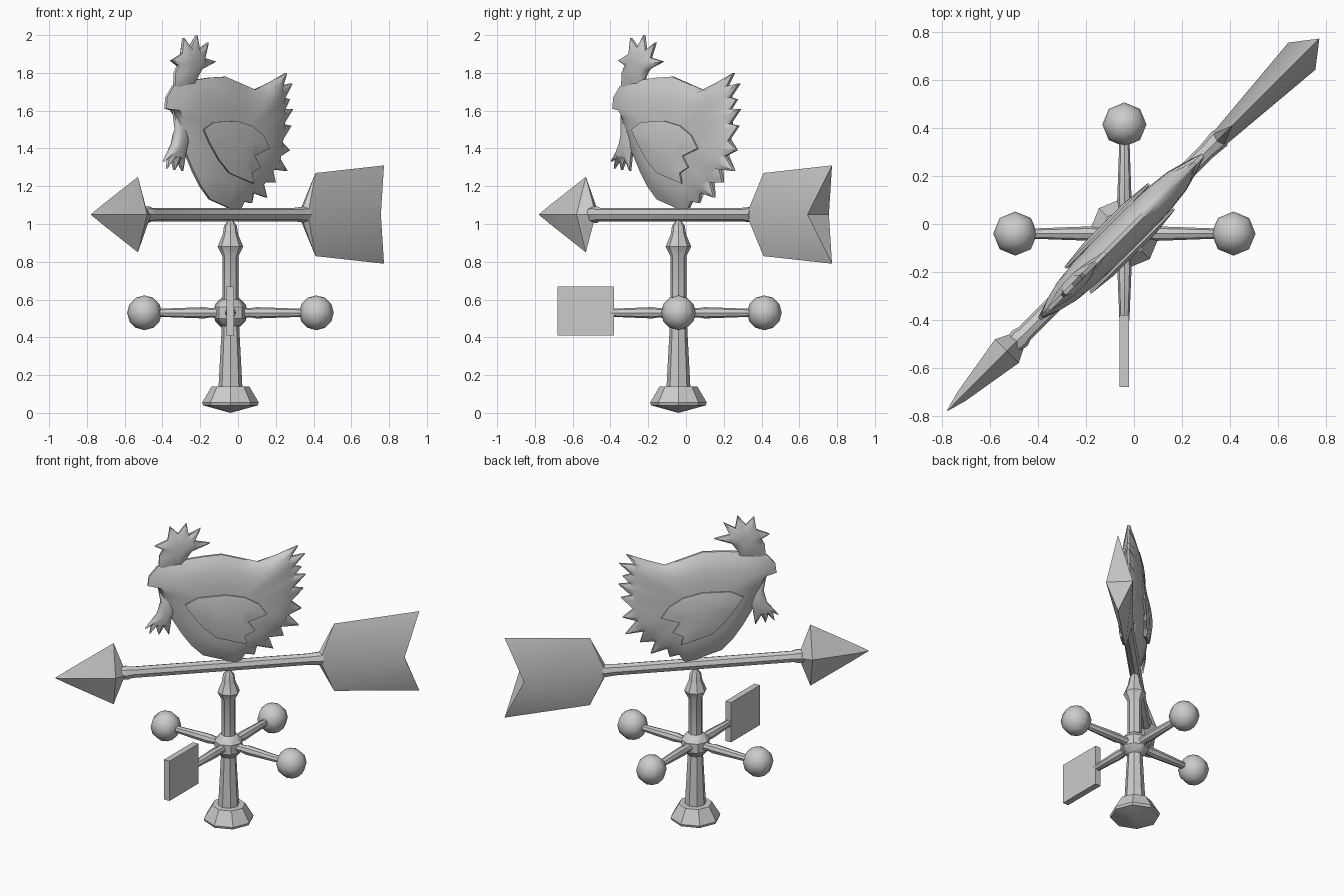
import bpy, bmesh, math
from mathutils import Matrix, Vector

if "Cube" in bpy.data.objects:
    bpy.data.objects.remove(bpy.data.objects["Cube"])

H = math.sqrt(0.5)


def frame(origin, ax, ay, az):
    m = Matrix((ax, ay, az)).transposed().to_4x4()
    m.translation = Vector(origin)
    return m


# Vane plane: local x = thickness, y = up, z = along the diagonal (in x units)
VANE = frame((0, 0, 0), (H, -H, 0), (0, 0, 1), (1, 1, 0))
ARROW = frame((0, 0, 1.05), (H, -H, 0), (0, 0, 1), (1, 1, 0))
POST = Matrix.Translation((-0.04, -0.04, 0))


def finish(name, bm, angle=35):
    bmesh.ops.remove_doubles(bm, verts=bm.verts, dist=1e-5)
    bmesh.ops.recalc_face_normals(bm, faces=bm.faces)
    me = bpy.data.meshes.new(name)
    bm.to_mesh(me)
    bm.free()
    ob = bpy.data.objects.new(name, me)
    bpy.context.collection.objects.link(ob)
    bpy.ops.object.select_all(action='DESELECT')
    ob.select_set(True)
    bpy.context.view_layer.objects.active = ob
    bpy.ops.object.shade_smooth_by_angle(angle=math.radians(angle))
    return ob


def skin(name, loops, matrix, angle=35):
    """Bridge point loops of equal length and cap both ends."""
    bm = bmesh.new()
    rows = [[bm.verts.new(matrix @ Vector(p)) for p in loop] for loop in loops]
    n = len(rows[0])
    for a, b in zip(rows, rows[1:]):
        for i in range(n):
            j = (i + 1) % n
            bm.faces.new((a[i], a[j], b[j], b[i]))
    caps = [bm.faces.new(rows[0]), bm.faces.new(rows[-1])]
    bmesh.ops.triangulate(bm, faces=caps)
    return finish(name, bm, angle)


def loft(name, rings, n, matrix, angle=35):
    """Rings are (position along axis, half width, half height)."""
    loops = [[(a * math.cos(2 * math.pi * i / n), b * math.sin(2 * math.pi * i / n), t)
              for i in range(n)] for t, a, b in rings]
    return skin(name, loops, matrix, angle)


def puff(name, pts, centre, layers, angle=40):
    """Stack scaled copies of an outline; shrunken copies are also smoothed."""
    n = len(pts)
    soft = [tuple((pts[i - 1][k] + 2 * pts[i][k] + pts[(i + 1) % n][k]) / 4
                  for k in (0, 1)) for i in range(n)]
    loops = []
    for scale, v in layers:
        src = pts if scale == 1 else soft
        loops.append([(v, centre[1] + (z - centre[1]) * scale,
                       centre[0] + (s - centre[0]) * scale) for s, z in src])
    return skin(name, loops, VANE, angle)


def both(half):
    return [(k, -v) for k, v in reversed(half)] + half


# Post with foot, hub and finial
post = [(0, .001), (.04, .145), (.055, .15), (.14, .1), (.141, .063), (.46, .046),
        (.47, .06), (.5, .085), (.56, .085), (.59, .06), (.6, .043), (.83, .043),
        (.88, .068), (.94, .043), (.95, .04), (.99, .034), (1.02, .012)]
loft("post", [(t, r, r) for t, r in post], 8, POST)

# Four compass arms, three with ball ends
for name, dx, dy in (("east", 1, 0), ("west", -1, 0), ("back", 0, 1), ("front", 0, -1)):
    m = frame((-0.04, -0.04, .53), (-dy, dx, 0), (0, 0, 1), (dx, dy, 0))
    end = .36 if name == "front" else .39
    loft(name + "_arm", [(.05, .034, .034), (.1, .024, .024), (.14, .03, .03),
                         (end, .021, .021), (end + .03, .008, .008)], 8, m)
    if name != "front":
        bm = bmesh.new()
        bmesh.ops.create_uvsphere(bm, u_segments=8, v_segments=6, radius=.092)
        bm.transform(Matrix.Translation((-0.04 + .455 * dx, -0.04 + .455 * dy, .53)))
        finish(name + "_ball", bm, 50)

# Plain marker plate on the front arm
bm = bmesh.new()
bmesh.ops.create_cube(bm, size=1)
bm.transform(Matrix.Translation((-0.04, -0.53, .54)) @ Matrix.Diagonal((.04, .30, .26, 1)))
finish("marker_plate", bm)

# Arrow: shaft, diamond-section head
loft("arrow_shaft", [(-.5, .04, .04), (-.475, .045, .045), (-.455, .036, .036),
                     (.3, .036, .036), (.36, .044, .044)], 8, ARROW)
loft("arrow_head", [(-.778, .002, .002), (-.72, .025, .05), (-.53, .07, .2),
                    (-.488, .04, .04)], 4, ARROW, 20)

# Arrow tail: ridged at mid height, thin at top and bottom, notched at the back
bm = bmesh.new()
V = lambda v, z, s: bm.verts.new(ARROW @ Vector((v, z, s)))
side = {k: (V(k * .036, 0, .345), V(k * .08, 0, .70)) for k in (-1, 1)}
for h in (-1, 1):
    neck, low, tip = V(0, h * .04, .345), V(0, h * .22, .41), V(0, h * .26, .773)
    for k in (-1, 1):
        a, b = side[k]
        bm.faces.new((a, neck, low))
        bm.faces.new((a, low, b))
        bm.faces.new((low, tip, b))
    bm.faces.new((tip, side[1][1], side[-1][1]))
    bm.faces.new((neck, side[1][0], side[-1][0]))
finish("arrow_tail", bm, 30)

# Bird body with feathered rear edge
body = [(0, 1.05), (-.06, 1.09), (-.15, 1.13), (-.2, 1.2), (-.24, 1.28), (-.29, 1.4),
        (-.32, 1.5), (-.345, 1.6), (-.385, 1.61), (-.38, 1.67), (-.345, 1.73),
        (-.28, 1.765), (-.22, 1.765), (-.15, 1.775), (-.07, 1.78), (.01, 1.745),
        (.09, 1.71), (.16, 1.745), (.255, 1.8), (.22, 1.73), (.285, 1.745),
        (.235, 1.67), (.27, 1.66), (.24, 1.61), (.288, 1.61), (.235, 1.53),
        (.278, 1.52), (.225, 1.44), (.27, 1.39), (.21, 1.36), (.258, 1.28),
        (.18, 1.29), (.195, 1.22), (.13, 1.22), (.15, 1.14), (.08, 1.165),
        (.07, 1.11), (.03, 1.12)]
puff("bird_body", body, (-.04, 1.45),
     both([(.25, .07), (.5, .066), (.72, .055), (.88, .036), (1, .008)][::-1]), 45)

# Wings: raised panels with ragged trailing edge
wing = [(-.235, 1.5), (-.205, 1.43), (-.155, 1.34), (-.1, 1.27), (-.02, 1.235),
        (.03, 1.215), (.02, 1.27), (.065, 1.3), (.035, 1.36), (.115, 1.4),
        (.08, 1.47), (.02, 1.52), (-.06, 1.545), (-.18, 1.54)]
for name, k in (("right_wing", 1), ("left_wing", -1)):
    puff(name, wing, (-.06, 1.41),
         [(.85, k * .04), (1, k * .07), (1, k * .079), (.6, k * .092)])

# Comb and wattle
comb = [(-.34, 1.7), (-.335, 1.8), (-.32, 1.84), (-.355, 1.865), (-.3, 1.9),
        (-.29, 1.985), (-.255, 1.935), (-.22, 2.0), (-.21, 1.92), (-.16, 1.96),
        (-.185, 1.88), (-.12, 1.86), (-.195, 1.82), (-.225, 1.76), (-.22, 1.7)]
puff("comb", comb, (-.25, 1.83), both([(1, .008), (.65, .028), (.3, .034)]))
wattle = [(-.34, 1.58), (-.33, 1.5), (-.345, 1.42), (-.395, 1.33), (-.37, 1.35),
          (-.377, 1.295), (-.35, 1.34), (-.338, 1.285), (-.32, 1.34), (-.295, 1.28),
          (-.285, 1.38), (-.25, 1.45), (-.25, 1.55)]
puff("wattle", wattle, (-.31, 1.43), both([(1, .008), (.65, .026), (.3, .032)]))
